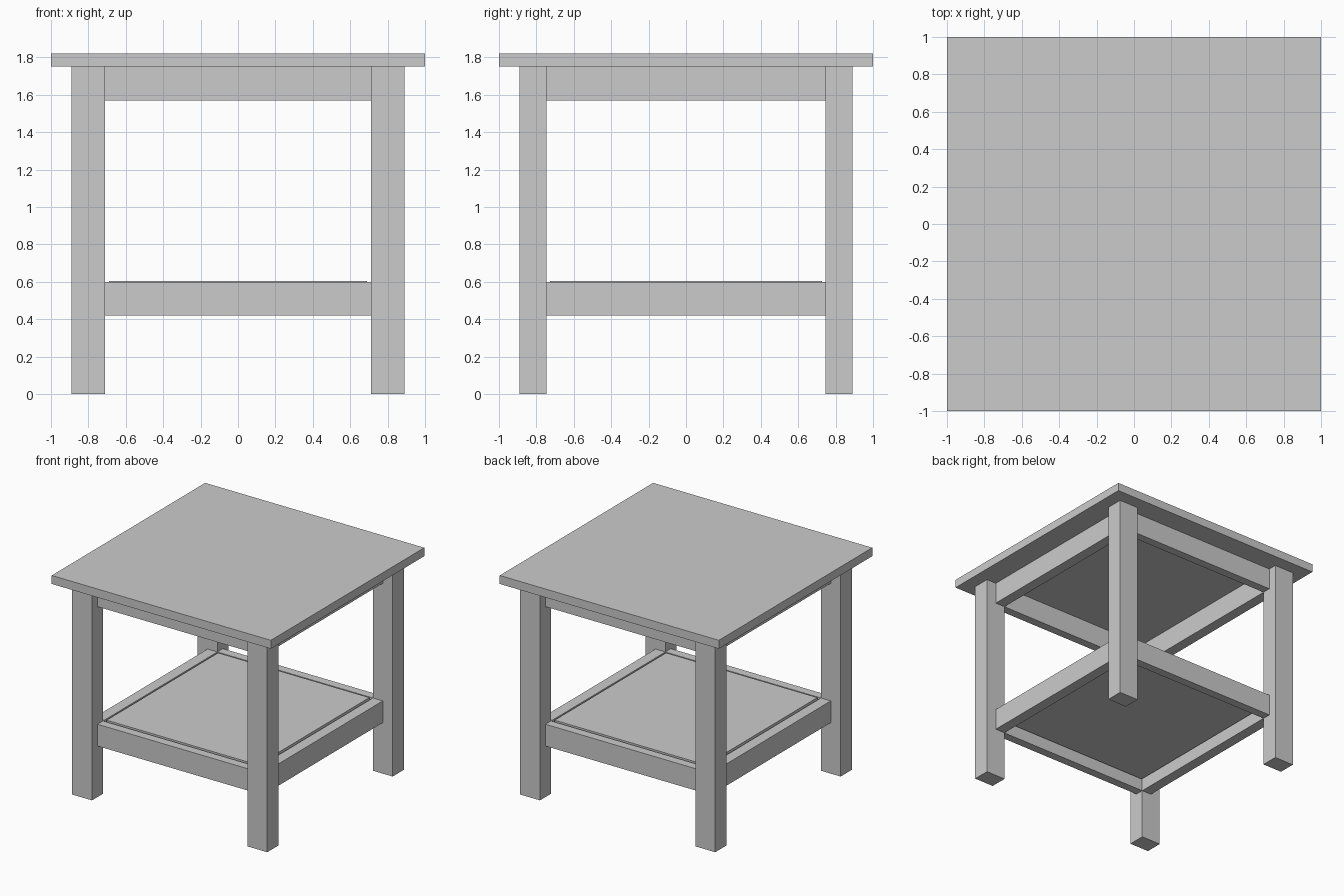
import bpy

if "Cube" in bpy.data.objects:
    bpy.data.objects.remove(bpy.data.objects["Cube"])


def box(name, x0, x1, y0, y1, z0, z1):
    """Axis-aligned box given by its extents."""
    bpy.ops.mesh.primitive_cube_add(
        size=1, location=((x0 + x1) / 2, (y0 + y1) / 2, (z0 + z1) / 2))
    ob = bpy.context.object
    ob.name = name
    ob.scale = (x1 - x0, y1 - y0, z1 - z0)
    bpy.ops.object.transform_apply(location=False, rotation=False, scale=True)
    return ob


OUT = 0.89                  # outer face of the legs
IN_X, IN_Y = 0.71, 0.745    # inner faces of the legs
RAIL_X, RAIL_Y = 0.80, 0.817  # outer faces of the rails
TOP_Z = 1.75                # underside of the table top

# Table top
box("table_top", -1, 1, -1, 1, TOP_Z, 1.82)

# Legs
for sx, side in ((-1, "left"), (1, "right")):
    for sy, end in ((-1, "front"), (1, "back")):
        xs = sorted((sx * IN_X, sx * OUT))
        ys = sorted((sy * IN_Y, sy * OUT))
        box(f"{end}_{side}_leg", *xs, *ys, 0, TOP_Z)

# Upper aprons and lower shelf rails
for level, z0, z1 in (("apron", 1.57, TOP_Z), ("shelf_rail", 0.42, 0.60)):
    for s, end, side in ((-1, "front", "left"), (1, "back", "right")):
        ys = sorted((s * IN_Y, s * RAIL_Y))
        box(f"{end}_{level}", -IN_X, IN_X, *ys, z0, z1)
        xs = sorted((s * IN_X, s * RAIL_X))
        box(f"{side}_{level}", *xs, -IN_Y, IN_Y, z0, z1)

# Shelf panel, with a narrow gap to the rails
box("shelf", -0.69, 0.69, -0.727, 0.727, 0.51, 0.605)
